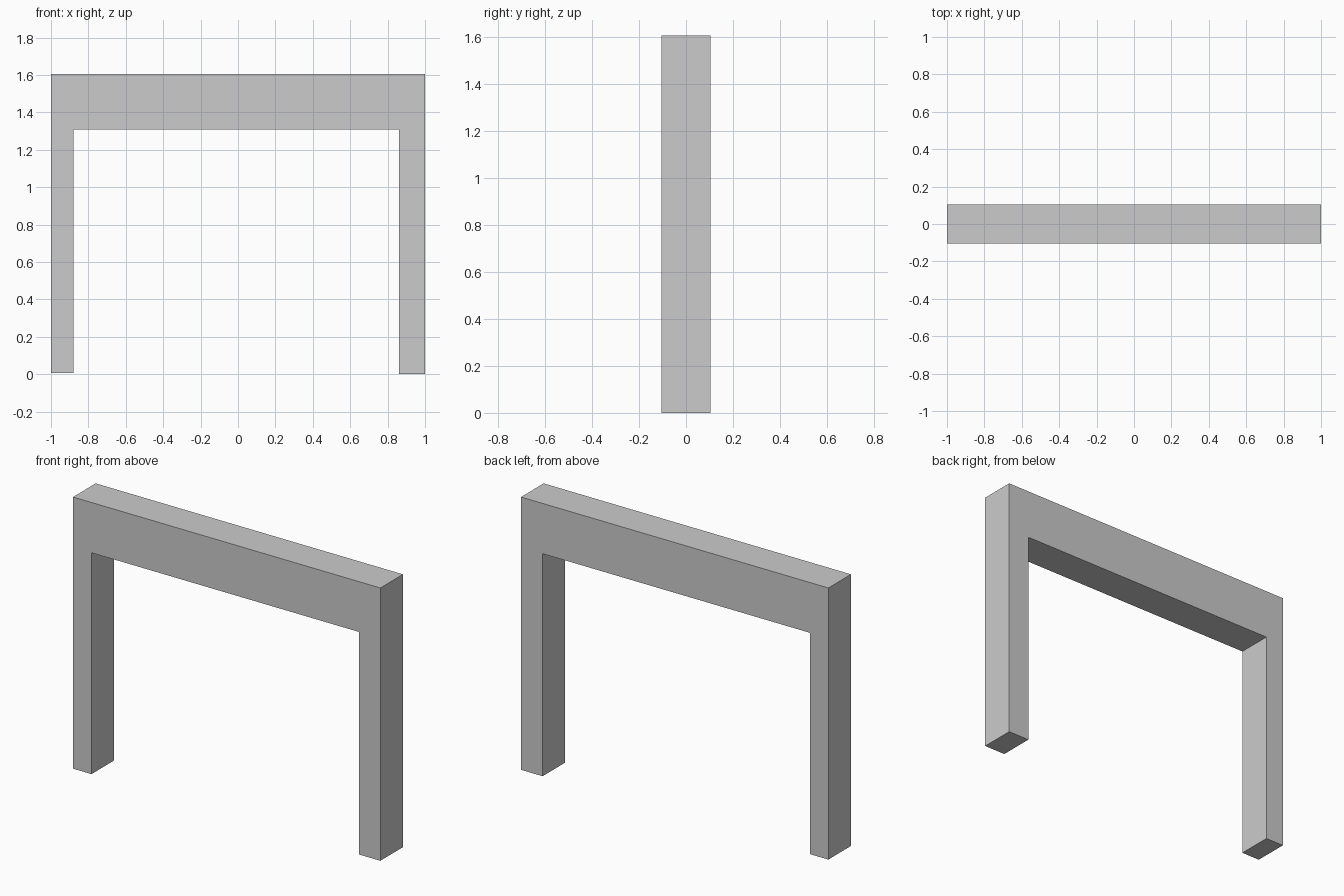
import bpy, bmesh

if "Cube" in bpy.data.objects:
    bpy.data.objects.remove(bpy.data.objects["Cube"])

DEPTH = 0.21

# Frame outline in the x-z plane: two legs joined by a deep top beam
outline = [
    (-1.0, 0.007), (-0.88, 0.007), (-0.88, 1.309), (0.86, 1.309),
    (0.86, 0.0), (1.0, 0.0), (1.0, 1.605), (-1.0, 1.605),
]

# Extrude the outline from front to back
bm = bmesh.new()
front = bm.faces.new([bm.verts.new((x, -DEPTH / 2, z)) for x, z in outline])
extruded = bmesh.ops.extrude_face_region(bm, geom=[front], use_keep_orig=True)
moved = [v for v in extruded["geom"] if isinstance(v, bmesh.types.BMVert)]
bmesh.ops.translate(bm, verts=moved, vec=(0, DEPTH, 0))
bmesh.ops.recalc_face_normals(bm, faces=bm.faces)

mesh = bpy.data.meshes.new("portal_frame")
bm.to_mesh(mesh)
bm.free()
bpy.context.collection.objects.link(bpy.data.objects.new("portal_frame", mesh))
